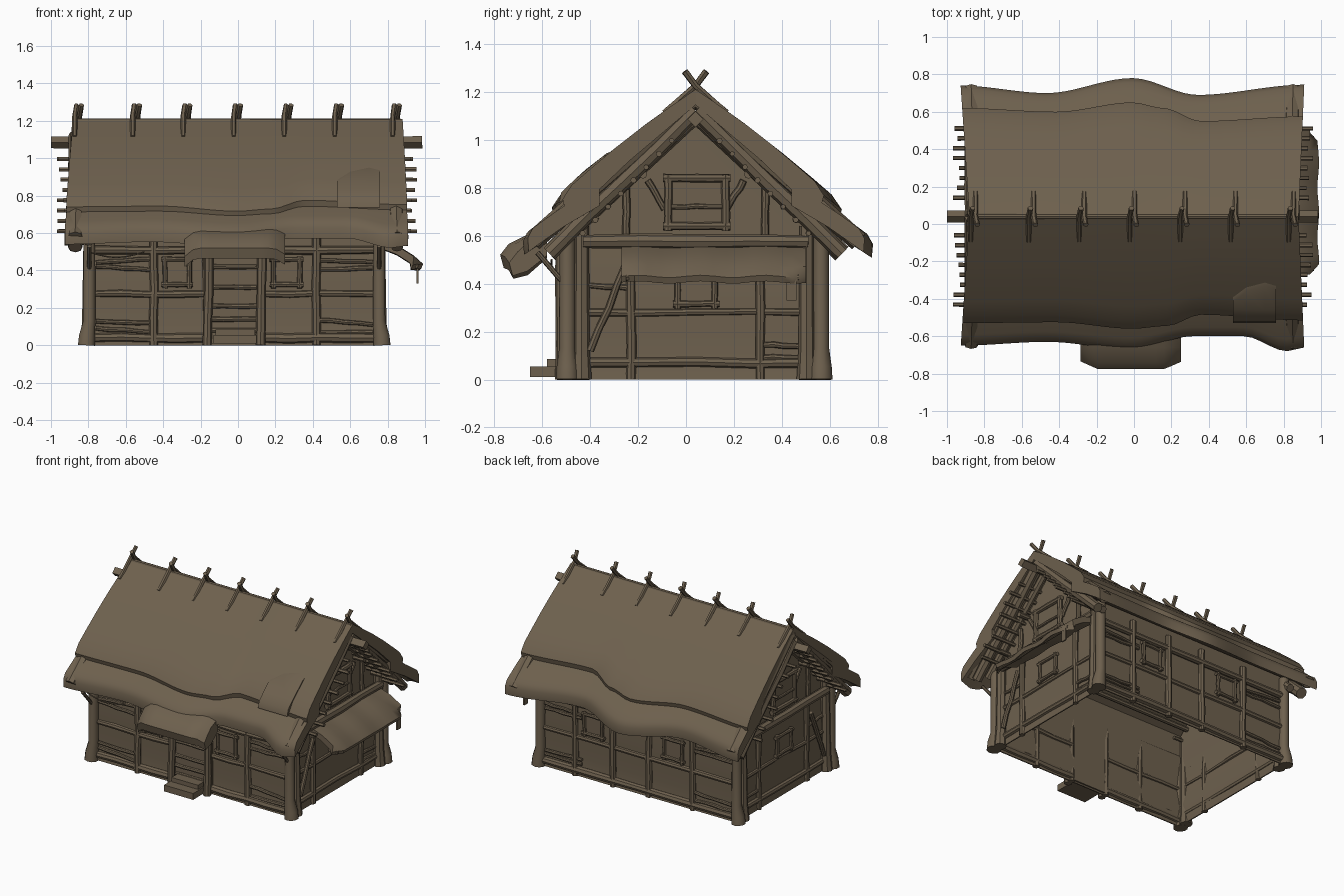
import bpy, bmesh, math, random
from mathutils import Vector

if "Cube" in bpy.data.objects:
    bpy.data.objects.remove(bpy.data.objects["Cube"])

random.seed(4)
CY = 0.04                      # ridge line in y
parts = {}                     # part name -> bmesh


def loft(name, sections):
    """Skin a list of closed cross-sections and cap both ends."""
    bm = parts.setdefault(name, bmesh.new())
    rings = [[bm.verts.new(p) for p in s] for s in sections]
    n = len(rings[0])
    for a, b in zip(rings, rings[1:]):
        for i in range(n):
            bm.faces.new((a[i], a[(i + 1) % n], b[(i + 1) % n], b[i]))
    bm.faces.new(rings[0][::-1])
    bm.faces.new(rings[-1])


def pole(name, pts, radii, n=8, wobble=0.0):
    """Round log through the points; radii is one value or one per point."""
    pts = [Vector(p) for p in pts]
    if wobble and len(pts) == 2:
        a, b = pts
        pts = [a.lerp(b, t / 4) + Vector([random.uniform(-wobble, wobble) for _ in range(3)])
               * (0 < t < 4) for t in range(5)]
    if not isinstance(radii, (list, tuple)):
        radii = [radii * random.uniform(.9, 1.1) for _ in pts]
    secs = []
    for i, p in enumerate(pts):
        t = (pts[min(i + 1, len(pts) - 1)] - pts[max(i - 1, 0)]).normalized()
        u = t.cross((0, 0, 1) if abs(t.z) < .8 else (1, 0, 0)).normalized()
        v = t.cross(u)
        secs.append([p + (u * math.cos(k * math.tau / n) + v * math.sin(k * math.tau / n)) * radii[i]
                     for k in range(n)])
    loft(name, secs)


def box(name, lo, hi):
    loft(name, [[Vector((x, y, z)) for y, z in
                 ((lo[1], lo[2]), (hi[1], lo[2]), (hi[1], hi[2]), (lo[1], hi[2]))] for x in (lo[0], hi[0])])


def ease(table, x):
    """Smooth interpolation in a short (x, value) table."""
    for (x0, v0), (x1, v1) in zip(table, table[1:]):
        if x <= x1:
            t = max(0, (x - x0) / (x1 - x0))
            return v0 + (v1 - v0) * t * t * (3 - 2 * t)
    return table[-1][1]


def P(face, u, z, o=0):
    """Point on a wall: u along it, z up, o outward."""
    return {'front': Vector((u, -.475 - o, z)), 'back': Vector((u, .55 + o, z)),
            'right': Vector((.74 + o, u, z)), 'left': Vector((-.78 - o, u, z))}[face]


# ---- walls: thin daub sheets, slightly bulged at the middle rail
def wall(face, us, top):
    prof = ((0, .015), (.13, -.002), (.27, .014), (.5, -.004))
    secs = []
    for u in us:
        out = [(z, o) for z, o in prof] + [(top(u), -.004)]
        inn = [(z, o - .008) for z, o in out][::-1]
        secs.append([P(face, u, z, o) for z, o in out + inn])
    loft(face + '_wall', secs)


for f in ('front', 'back'):
    wall(f, (-.78, .74), lambda u: .66)
for f in ('right', 'left'):
    wall(f, (-.45, CY, .53), lambda u: 1.11 - .95 * abs(u - CY))


# ---- timber helpers on a wall
def beam(name, face, a, b, r, o=.01, w=.004):
    pole(name, (P(face, a[0], a[1], o), P(face, b[0], b[1], o)), r, wobble=w)


def window(face, u0, u1, z0, z1, r=.013):
    n = face + '_window'
    for u in (u0, u1):
        beam(n, face, (u, z0 - .02), (u, z1 + .015), r, .025, .002)
    for z in (z0, z1):
        beam(n, face, (u0 - .02, z), (u1 + .02, z), r, .025, .002)
    loft(n + '_shutter', [[P(face, u, z, o) for z, o in ((z0, .012), (z1, .012), (z1, .021), (z0, .021))]
                          for u in (u0, u1)])


def slats(face, u0, u1, zs):
    for z in zs:
        beam(face + '_slats', face, (u0, z + random.uniform(-.015, .015)),
             (u1, z + random.uniform(-.015, .015)), .012)


# ---- long walls
for f in ('front', 'back'):
    posts = (-.45, -.165, .12, .42) if f == 'front' else (-.45, -.1, .18, .48)
    for u in posts:
        beam(f + '_posts', f, (u, 0), (u, .6), .022, .012)
    for z, r in ((.04, .026), (.275, .018), (.51, .022)):
        if f == 'front' and z < .3:
            beam(f + '_rails', f, (-.78, z), (-.165, z), r)
            beam(f + '_rails', f, (.12, z), (.74, z), r)
        else:
            beam(f + '_rails', f, (-.78, z), (.74, z), r)
    for u0, u1 in ((-.76, -.46), (.43, .72)):
        slats(f, u0, u1, (.08, .12, .41, .45))
window('front', -.39, -.26, .325, .46)
window('front', .19, .33, .325, .46)
window('back', -.37, -.23, .325, .46)
window('back', .26, .4, .325, .46)

# ---- door and steps
box('door', (-.15, -.497, .01), (.11, -.47, .48))
for z in (.08, .14, .21, .31, .42):
    beam('door_battens', 'front', (-.14, z), (.1, z), .013, .025, .002)
for u in (-.165, .12):
    beam('door_posts', 'front', (u, 0), (u + .01, .56), .025, .045)
box('lower_step', (-.13, -.65, .01), (.1, -.5, .055))
box('upper_step', (-.12, -.58, .05), (.09, -.48, .085))

# ---- corner posts with flared feet, two logs per corner
for x, sx in ((-.795, -1), (.755, 1)):
    for y, sy in ((-.495, -1), (.563, 1)):
        pole('corner_posts', ((x + sx * .015, y, 0), (x + sx * .012, y, .05), (x, y, .13), (x, y, .64)),
             (.048, .045, .034, .033), 10)
        y2 = y - sy * .06
        pole('corner_posts', ((x + sx * .01, y2, 0), (x + sx * .005, y2, .12), (x, y2, .64)),
             (.042, .034, .03), 8)
    # strut from the front corner up to the eave
    pole('eave_struts', ((x, -.5, .39), (x, -.62, .53)), .012)

# ---- gable walls
for f in ('right', 'left'):
    for u in (-.23, .31):
        beam(f + '_posts', f, (u, 0), (u, .57), .02, .012)
    beam(f + '_tie_beam', f, (-.43, .575), (.51, .575), .03, .03)
    beam(f + '_rails', f, (-.43, .28), (.51, .28), .016)
    beam(f + '_rails', f, (-.43, .07), (.51, .07), .02)
    beam(f + '_braces', f, (-.4, .12), (-.25, .48), .016, .03)
    beam(f + '_braces', f, (.17, .71), (.24, .83), .014)
    beam(f + '_braces', f, (-.09, .71), (-.16, .83), .014)
    beam(f + '_posts', f, (-.25, .6), (-.25, .8), .016)
    beam(f + '_posts', f, (.33, .6), (.33, .8), .016)
    slats(f, .32, .5, (.08, .14))
    slats(f, -.41, -.24, (.39,))
    window(f, -.035, .12, .315, .44)
    window(f, -.075, .165, .64, .84, .017)
    beam(f + '_window', f, (-.06, .72), (.15, .72), .01, .025)

# ---- roof frame ends: rafters, thatch roll, batten stubs, ridge beam
for sx in (-1, 1):
    x = sx * .86 - .01
    for s in (-1, 1):
        pole('gable_rafters', ((x, CY, 1.12), (x, CY + s * .61, .525)), .036, wobble=.004)
        pole('gable_rafters', ((x - sx * .07, CY, 1.09), (x - sx * .07, CY + s * .58, .55)), .026)
        pole('verge_rolls', ((x - sx * .01, CY, 1.165), (x - sx * .01, CY + s * .3, .91),
                             (x, CY + s * .68, .575)), (.03, .045, .042))
        for k in range(8):
            d, L = .1 + k * .053, random.uniform(.925, .965)
            z = 1.1 - d * 1.04
            pole('batten_stubs', ((sx * .7, CY + s * d, z), (sx * L - .005, CY + s * d, z)), .012, 6)
pole('ridge_beam', ((-1, CY, 1.085), (-.3, CY, 1.08), (.3, CY, 1.08), (.985, CY, 1.085)), .034, 4)
for d in (.22, .42):
    for s in (-1, 1):
        pole('purlins', ((-.84, CY + s * d, 1.06 - d * .93), (.82, CY + s * d, 1.06 - d * .93)), .018)


# ---- thatch: slabs lofted along x with a wavy lower edge
def thatch(name, s, d0, edge, plane, thick, extra, bulge):
    secs = []
    for i in range(41):
        x, sec = -1 + i / 20, []
        d1 = ease(edge, x)
        top = [(t, 0) for t in (0, .2, .4, .6, .8, .93)]
        under = [(.85, thick + extra), (.5, thick + extra * .6), (0, thick)]
        for t, h in top + [(1, .025), (.985, thick)] + under:
            d = d0 + t * (d1 - d0)
            z = plane(d) - h + bulge * math.sin(math.pi * t)
            sec.append(Vector((x * (.88 + .055 * d) - .012 * d, CY + s * d, z)))
        secs.append(sec)
    loft(name, secs)


upper = lambda d: 1.21 - .78 * d
lower = lambda d: .745 - .65 * (d - .5)
thatch('front_upper_thatch', -1, 0, ((-1, .57), (-.45, .565), (0, .6), (.2, .585), (.4, .525), (1, .555)),
       upper, .065, .06, .018)
thatch('back_upper_thatch', 1, 0, ((-1, .58), (-.45, .56), (0, .61), (.18, .58), (.4, .51), (1, .535)),
       upper, .065, .06, .018)
thatch('front_lower_thatch', -1, .4, ((-1, .69), (-.5, .67), (0, .71), (.35, .64), (.65, .64), (.9, .72), (1, .7)),
       lower, .085, 0, .01)
thatch('back_lower_thatch', 1, .4, ((-1, .7), (-.5, .66), (0, .74), (.38, .65), (1, .705)),
       lower, .085, 0, .01)

# ---- thatch canopy over the door, arched across its width
secs = []
for i in range(13):
    x = -.285 + i * .535 / 12
    e = 1 - abs(x + .015) / .27
    a, y1 = min(1, max(0, e) * 4) ** .5, -.735 - .04 * min(1, max(0, e) * 3)
    h = .485 + .045 * a
    secs.append([Vector((x, y, z)) for y, z in
                 ((-.58, h + .11), (-.66, h + .075), (y1 + .035, h + .035), (y1, h - .01), (y1 + .015, h - .065),
                  (-.66, h - .03 - .02 * (1 - a)), (-.58, h + .02))])
loft('door_canopy', secs)

# ---- repair patch on the front thatch, nearly flush with a lip at the step
loft('thatch_patch', [[Vector((x, CY - d, upper(d) + h)) for d, h in
                       ((d0, .005), (d0 + .04, .023), (.5, .018), (.56, .008), (.57, -.03), (d0, -.03))]
                      for x, d0 in ((.53, .42), (.6, .36), (.7, .33), (.76, .35))])

# ---- side awning on the right gable
secs = []
for i in range(15):
    y = -.27 + i * .77 / 14
    w = .005 * math.sin(i * 1.3)
    x1 = .985 + w - (.05 if i in (0, 14) else 0)
    secs.append([Vector((x, y, z + w)) for x, z in
                 ((.76, .56), (.86, .525), (.94, .475), (x1, .43), (x1 - .01, .405), (.92, .44), (.85, .485), (.76, .52))])
loft('side_awning', secs)
pole('awning_frame', ((.95, -.25, .425), (.95, .47, .425)), .012, wobble=.006)
box('awning_strap', (.955, .42, .33), (.965, .46, .43))

# ---- crossed sticks along the ridge
pole('ridge_cap', ((-.88, CY, 1.198), (.87, CY, 1.198)), .015)
for x in (-.86, -.55, -.28, -.01, .26, .53, .84):
    for s in (-1, 1):
        xx = x + s * .013
        pole('ridge_sticks', ((xx, CY + s * .13, 1.112), (xx, CY + s * .06, 1.172), (xx, CY, 1.225),
                              (xx + .01, CY - s * .045, 1.285)), .014, 6)

# ---- slack rope under the front left eave
pole('eave_rope', [(-.8 + .05 * k, -.56, .5 - .03 * math.sin(math.pi * k / 6)) for k in range(7)], .004, 5)

# ---- make objects in one weathered brown
mat = bpy.data.materials.new('weathered_brown')
mat.diffuse_color = (.155, .118, .076, 1)
mat.use_nodes = True
mat.node_tree.nodes["Principled BSDF"].inputs["Base Color"].default_value = mat.diffuse_color
for name, bm in parts.items():
    bmesh.ops.recalc_face_normals(bm, faces=bm.faces)
    me = bpy.data.meshes.new(name)
    bm.to_mesh(me)
    bm.free()
    me.materials.append(mat)
    ob = bpy.data.objects.new(name, me)
    bpy.context.collection.objects.link(ob)
    ob.select_set(True)
    bpy.context.view_layer.objects.active = ob
bpy.ops.object.shade_smooth_by_angle(angle=math.radians(40))
